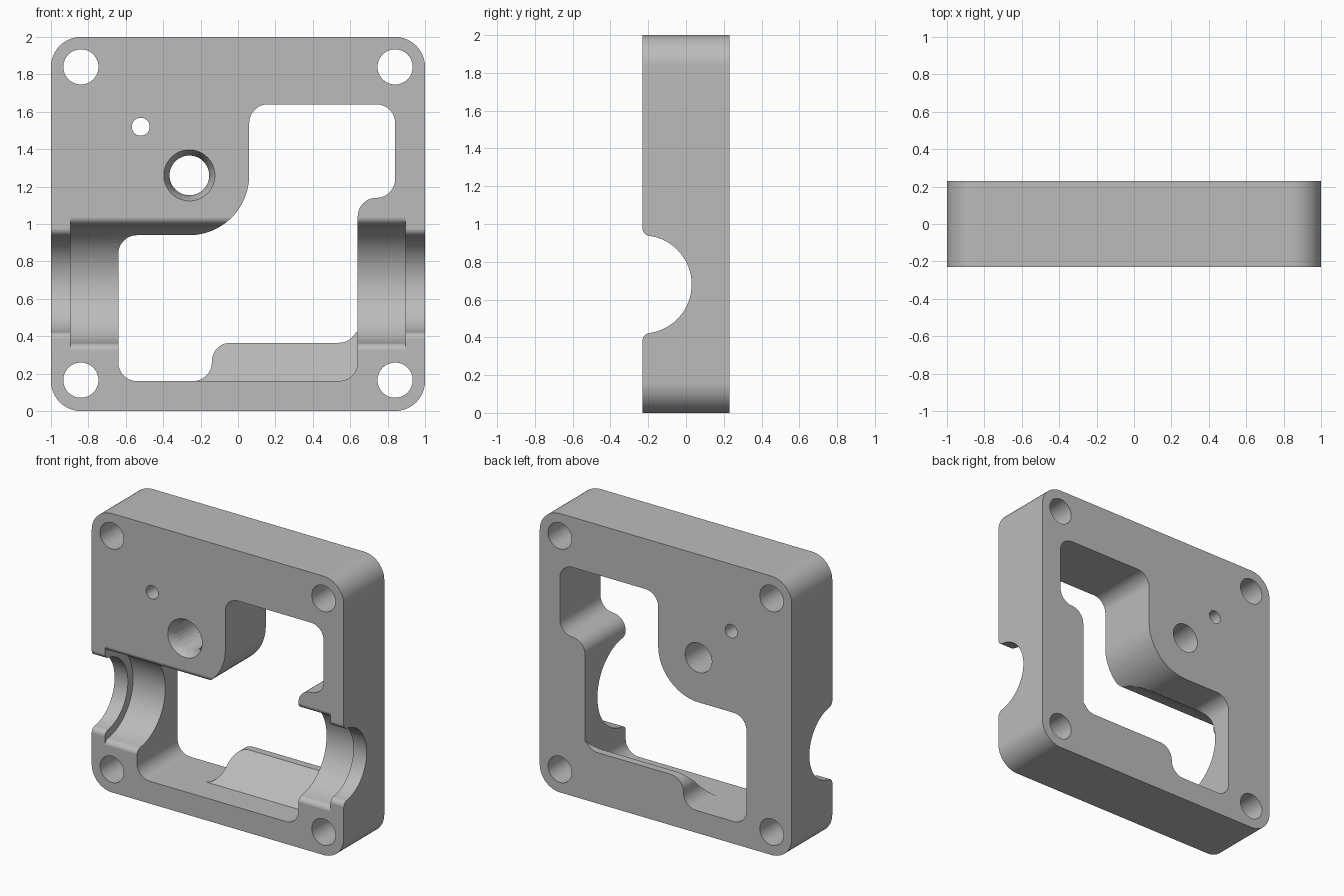
import bpy, bmesh, math
from mathutils import Vector

cube = bpy.data.objects.get("Cube")
if cube:
    bpy.data.objects.remove(cube, do_unlink=True)

HALF = 0.23          # half the plate thickness
AXIS_Z = 0.68        # height of the bearing channel axis

grey = bpy.data.materials.new("machined_grey")
grey.use_nodes = True
grey.diffuse_color = (0.5, 0.5, 0.5, 1)
grey.node_tree.nodes["Principled BSDF"].inputs["Base Color"].default_value = (0.5, 0.5, 0.5, 1)


def rounded(corners, steps=12):
    """Outline from (x, z, radius) corners, each replaced by an arc."""
    pts = []
    n = len(corners)
    for i, (x, z, r) in enumerate(corners):
        p = Vector((x, z))
        if r == 0:
            pts.append(p)
            continue
        # All corners are square, so the arc is a quarter turn
        a = (Vector(corners[i - 1][:2]) - p).normalized() * r
        b = (Vector(corners[(i + 1) % n][:2]) - p).normalized() * r
        for k in range(steps + 1):
            t = math.pi / 2 * k / steps
            pts.append(p + a * (1 - math.sin(t)) + b * (1 - math.cos(t)))
    return pts


def circle(x, z, r, steps=48):
    return [Vector((x + r * math.cos(2 * math.pi * k / steps),
                    z + r * math.sin(2 * math.pi * k / steps))) for k in range(steps)]


def loft(name, ring_a, ring_b):
    """Closed solid between two matching rings, normals outward."""
    bm = bmesh.new()
    a = [bm.verts.new(p) for p in ring_a]
    b = [bm.verts.new(p) for p in ring_b]
    bm.faces.new(a)
    bm.faces.new(list(reversed(b)))
    for i in range(len(a)):
        j = (i + 1) % len(a)
        bm.faces.new((a[j], a[i], b[i], b[j]))
    bm.normal_update()
    if bm.calc_volume(signed=True) < 0:
        bmesh.ops.reverse_faces(bm, faces=bm.faces[:])
    mesh = bpy.data.meshes.new(name)
    bm.to_mesh(mesh)
    bm.free()
    obj = bpy.data.objects.new(name, mesh)
    bpy.context.scene.collection.objects.link(obj)
    return obj


def through(name, pts, y0=-0.4, y1=0.4):
    """Prism along y."""
    return loft(name, [(p.x, y0, p.y) for p in pts], [(p.x, y1, p.y) for p in pts])


def channel(name, r, half_length, f=0.04, steps=32):
    """Half-round channel along x with rounded lips on the front face."""
    h = math.sqrt((r + f) ** 2 - f ** 2)
    tilt = math.atan2(h, f)
    upper = [(-0.4, h)]
    for k in range(9):
        t = math.pi + tilt * k / 8
        upper.append((-HALF - 0.0002 + f + f * math.cos(t), h + f * math.sin(t)))
    arc = [(-HALF + r * math.cos(t), r * math.sin(t))
           for t in (tilt - 2 * tilt * k / steps for k in range(1, steps))]
    lower = [(y, -z) for y, z in reversed(upper)]
    pts = upper + arc + lower
    return loft(name, [(-half_length, y, AXIS_Z + z) for y, z in pts],
                [(half_length, y, AXIS_Z + z) for y, z in pts])


def volume(mesh):
    bm = bmesh.new()
    bm.from_mesh(mesh)
    v = bm.calc_volume()
    bm.free()
    return v


def cut(target, cutter):
    """Subtract the cutter with the first solver that gives a sound solid."""
    cutter.hide_render = True
    mod = target.modifiers.new("cut", 'BOOLEAN')
    mod.operation = 'DIFFERENCE'
    mod.object = cutter
    before = volume(target.data)
    result = target.data
    for solver in ('EXACT', 'MANIFOLD', 'FLOAT'):
        mod.solver = solver
        bpy.context.view_layer.update()
        graph = bpy.context.evaluated_depsgraph_get()
        mesh = bpy.data.meshes.new_from_object(target.evaluated_get(graph))
        if 0.4 * before < volume(mesh) < before - 0.00001:
            result = mesh
            break
    target.modifiers.remove(mod)
    target.data = result
    bpy.data.objects.remove(cutter, do_unlink=True)


# Plate with rounded corners
R = 0.16
plate = through("housing_plate",
                rounded([(-1, 0, R), (1, 0, R), (1, 2, R), (-1, 2, R)]), -HALF, HALF)

# Stepped window through the plate
c = 0.1
cut(plate, through("window_cutter", rounded([
    (-0.64, 0.16, c), (-0.14, 0.16, c), (-0.14, 0.365, c), (0.64, 0.365, c),
    (0.64, 1.14, c), (0.84, 1.14, c), (0.84, 1.64, c), (0.06, 1.64, c),
    (0.06, 0.94, 0.32), (-0.64, 0.94, c)])))

# Front pocket whose back slopes, leaving a ramp at the lower edge
pocket = rounded([(-0.45, 0.1603, 0), (0.6397, 0.1603, c), (0.6397, 0.8, 0), (-0.45, 0.8, 0)])
cut(plate, loft("ramp_cutter", [(p.x, -0.4, p.y) for p in pocket],
                [(p.x, p.y - 0.19, p.y) for p in pocket]))

# Bearing channel: narrow at the ends, wider inside
cut(plate, channel("outer_channel_cutter", 0.26, 1.2))
cut(plate, channel("inner_channel_cutter", 0.32, 0.895))

# Corner bolt holes
for x in (-0.84, 0.84):
    for z in (0.165, 1.84):
        cut(plate, through("bolt_hole_cutter", circle(x, z, 0.094)))

# Pin hole and countersunk shaft hole
cut(plate, through("pin_hole_cutter", circle(-0.52, 1.52, 0.048)))
cut(plate, through("shaft_hole_cutter", circle(-0.26, 1.26, 0.106)))
cut(plate, loft("countersink_cutter",
                [(p.x, -HALF - 0.06, p.y) for p in circle(-0.26, 1.26, 0.168)],
                [(p.x, -HALF + 0.07, p.y) for p in circle(-0.26, 1.26, 0.1)]))

plate.data.materials.clear()
plate.data.materials.append(grey)

# Smooth the curved walls, keep flat faces flat
bpy.ops.object.select_all(action='DESELECT')
bpy.context.view_layer.objects.active = plate
plate.select_set(True)
bpy.ops.object.shade_smooth_by_angle(angle=math.radians(30))
weighted = plate.modifiers.new("flat_faces", 'WEIGHTED_NORMAL')
weighted.keep_sharp = True
